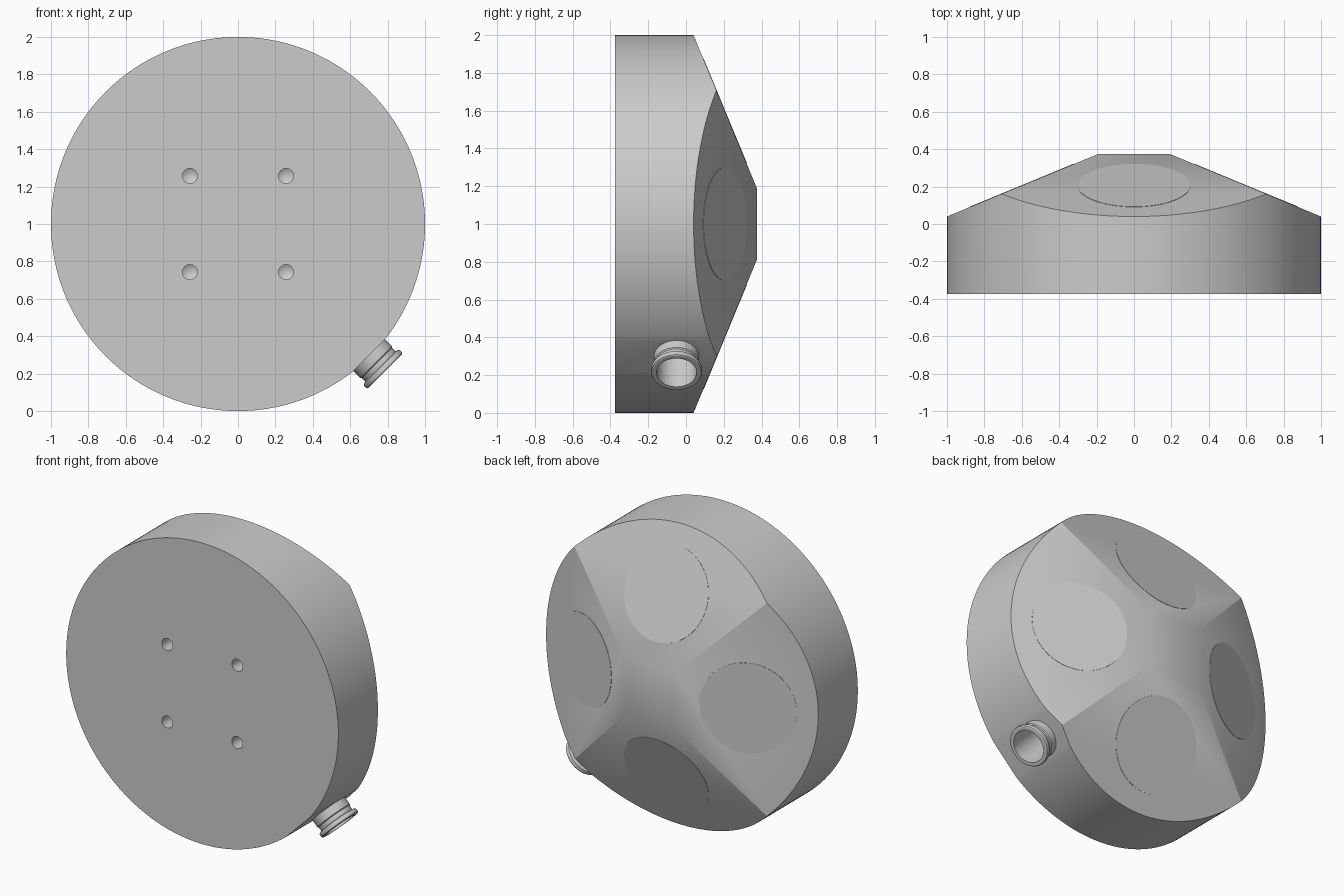
import bpy, bmesh, math
from mathutils import Vector, Matrix

cube = bpy.data.objects.get("Cube")
if cube:
    bpy.data.objects.remove(cube, do_unlink=True)

grey = bpy.data.materials.new("light_grey")
grey.use_nodes = True
grey.diffuse_color = (0.6, 0.6, 0.6, 1)
grey.node_tree.nodes["Principled BSDF"].inputs["Base Color"].default_value = grey.diffuse_color

CENTRE = Vector((0, 0, 1))
HALF = 0.375      # half of the body depth
TOP = 0.19        # half width of the small square on the back
RIM = 0.04        # y where the slopes meet the rim
OUT = Vector((1, 0, -1)).normalized()   # direction of the cable outlet


def finish(bm, name):
    bmesh.ops.recalc_face_normals(bm, faces=bm.faces)
    mesh = bpy.data.meshes.new(name)
    bm.to_mesh(mesh)
    bm.free()
    mesh.materials.append(grey)
    obj = bpy.data.objects.new(name, mesh)
    bpy.context.collection.objects.link(obj)
    return obj


def smooth(obj):
    bpy.ops.object.select_all(action="DESELECT")
    obj.select_set(True)
    bpy.context.view_layer.objects.active = obj
    bpy.ops.object.shade_smooth_by_angle(angle=math.radians(25))


def aim(origin, direction):
    """Matrix taking local z to a direction at an origin."""
    return Matrix.Translation(origin) @ direction.to_track_quat("Z", "Y").to_matrix().to_4x4()


def lathe(name, profile, matrix, steps=48, closed=False):
    """Spin (radius, height) points around local z."""
    bm = bmesh.new()
    verts = [bm.verts.new((r, 0, h)) for r, h in profile]
    pairs = list(zip(verts, verts[1:]))
    if closed:
        pairs.append((verts[-1], verts[0]))
    edges = [bm.edges.new(p) for p in pairs]
    bmesh.ops.spin(bm, geom=verts + edges, cent=(0, 0, 0), axis=(0, 0, 1),
                   angle=math.tau, steps=steps, use_duplicate=False)
    bmesh.ops.remove_doubles(bm, verts=bm.verts, dist=1e-5)
    bmesh.ops.transform(bm, matrix=matrix, verts=bm.verts)
    return finish(bm, name)


# Round body trimmed by four back slopes and one flat for the outlet
bm = bmesh.new()
bmesh.ops.create_cone(bm, cap_ends=True, segments=160, radius1=1, radius2=1, depth=2 * HALF,
                      matrix=aim(CENTRE, Vector((0, 1, 0))))
sides = [Vector(d) for d in ((1, 0, 0), (-1, 0, 0), (0, 0, 1), (0, 0, -1))]
slope = Vector((HALF - RIM, 1 - TOP)).normalized()
cuts = [(CENTRE + d * TOP + Vector((0, HALF, 0)), d * slope.x + Vector((0, slope.y, 0))) for d in sides]
cuts.append((CENTRE + OUT * 0.992, OUT))
for point, normal in cuts:
    cut = bmesh.ops.bisect_plane(bm, geom=bm.verts[:] + bm.edges[:] + bm.faces[:], dist=1e-5,
                                 plane_co=point, plane_no=normal, clear_outer=True)
    rim = [e for e in bm.edges if e.is_boundary]
    bmesh.ops.holes_fill(bm, edges=rim, sides=0)
body = finish(bm, "body")

# Screw holes with pointed ends, and the outlet bore
outlet_y = Vector((0, -0.05, 0))
outlet = aim(CENTRE + outlet_y, OUT)
cutters = []
for x in (-0.257, 0.257):
    for z in (-0.257, 0.257):
        place = aim(CENTRE + Vector((x, -HALF, z)), Vector((0, 1, 0)))
        cutters.append(lathe("screw_hole_cutter", [(0, -0.05), (0.04, -0.05), (0.04, 0.1), (0, 0.125)],
                             place, 24))
cutters.append(lathe("bore_cutter", [(0, 0.85), (0.106, 0.85), (0.106, 1.2), (0, 1.2)], outlet))
bpy.context.view_layer.objects.active = body
for cutter in cutters:
    cutter.hide_render = True
    mod = body.modifiers.new("cut", "BOOLEAN")
    mod.operation = "DIFFERENCE"
    mod.solver = "EXACT"
    mod.object = cutter
    bpy.ops.object.modifier_apply(modifier=mod.name)
    bpy.data.objects.remove(cutter, do_unlink=True)
smooth(body)

# Outlet pipe with a rounded lip
pipe = lathe("outlet_pipe", [(0.106, 0.96), (0.106, 1.113), (0.126, 1.113), (0.132, 1.11), (0.135, 1.104),
                             (0.135, 1.09), (0.132, 1.083), (0.126, 1.08), (0.114, 1.076), (0.114, 1.05),
                             (0.12, 1.044), (0.12, 0.96)], outlet, closed=True)
smooth(pipe)

# Round plates lying flush in the back slopes
for name, d, (point, normal) in zip(("left", "right", "upper", "lower"), sides, cuts):
    centre = CENTRE + d * 0.6 + Vector((0, HALF - (0.6 - TOP) * (HALF - RIM) / (1 - TOP), 0))
    plate = lathe(name + "_round_plate", [(0, -0.002), (0.3, -0.002), (0.3, 0.002), (0, 0.002)],
                  aim(centre, normal), 64)
    smooth(plate)
